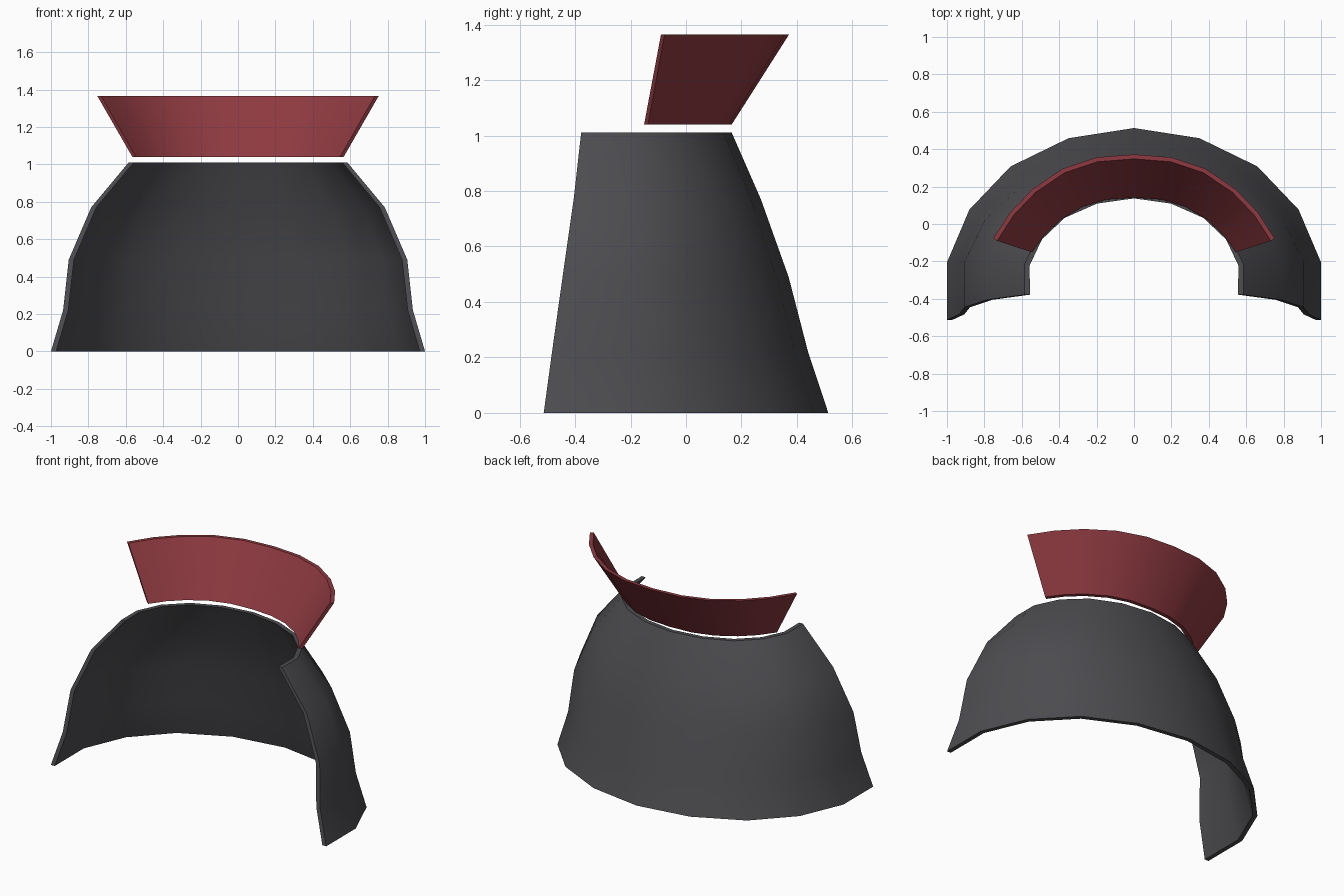
import bpy, bmesh
from mathutils import Vector

if "Cube" in bpy.data.objects:
    bpy.data.objects.remove(bpy.data.objects["Cube"])


def material(name, rgb):
    m = bpy.data.materials.new(name)
    m.diffuse_color = (*rgb, 1)
    m.use_nodes = True
    m.node_tree.nodes["Principled BSDF"].inputs["Base Color"].default_value = m.diffuse_color
    return m


def mirrored(half):
    """Half arc from the back centre to the front end -> full arc, left to right."""
    return [(-x, t) for x, t in half[:0:-1]] + list(half)


def ring(half, width, back, front, z):
    """Scale an arc: x by half width, t from back (0) to front (1)."""
    return [Vector((x * width, back + (front - back) * t, z)) for x, t in mirrored(half)]


def inset(points, d):
    """Offset an arc horizontally toward its inside."""
    out = []
    for i, p in enumerate(points):
        a = points[max(i - 1, 0)]
        b = points[min(i + 1, len(points) - 1)]
        t = (b - a).normalized()
        out.append(p + Vector((t.y, -t.x, 0)) * d)
    return out


def shell(name, half, levels, thickness, mat):
    """Thick open shell lofted through arcs listed from bottom to top."""
    bm = bmesh.new()
    outer_pts = [ring(half, *lv) for lv in levels]
    outer = [[bm.verts.new(p) for p in r] for r in outer_pts]
    inner = [[bm.verts.new(p) for p in inset(r, thickness)] for r in outer_pts]
    rows, cols = len(levels), len(outer[0])
    for j in range(rows - 1):
        for i in range(cols - 1):
            for g in (outer, inner):
                bm.faces.new((g[j][i], g[j][i + 1], g[j + 1][i + 1], g[j + 1][i]))
        # front edges
        for i in (0, cols - 1):
            bm.faces.new((outer[j][i], outer[j + 1][i], inner[j + 1][i], inner[j][i]))
    # bottom and top rims
    for j in (0, rows - 1):
        for i in range(cols - 1):
            bm.faces.new((outer[j][i], outer[j][i + 1], inner[j][i + 1], inner[j][i]))
    bmesh.ops.recalc_face_normals(bm, faces=bm.faces)
    me = bpy.data.meshes.new(name)
    bm.to_mesh(me)
    bm.free()
    me.materials.append(mat)
    ob = bpy.data.objects.new(name, me)
    bpy.context.collection.objects.link(ob)
    bpy.ops.object.select_all(action='DESELECT')
    ob.select_set(True)
    bpy.context.view_layer.objects.active = ob
    bpy.ops.object.shade_smooth_by_angle(angle=0.6)
    return ob


charcoal = material("charcoal_cloth", (0.075, 0.075, 0.083))
red = material("dark_red_cloth", (0.27, 0.042, 0.052))

# Cape: half width, back y, front y, height
cape_arc = [(0, 0), (0.35, 0.053), (0.66, 0.2), (0.88, 0.425), (1, 0.7), (1, 1)]
cape_levels = [
    (1.0, 0.513, -0.513, 0.0),
    (0.935, 0.44, -0.483, 0.22),
    (0.905, 0.37, -0.445, 0.49),
    (0.785, 0.27, -0.405, 0.77),
    (0.585, 0.165, -0.378, 1.01),
]
shell("cape", cape_arc, cape_levels, 0.028, charcoal)

# Flared stand-up collar
collar_arc = [(0, 0), (0.267, 0.035), (0.507, 0.17), (0.72, 0.41), (0.88, 0.69), (1, 1)]
collar_levels = [
    (0.565, 0.165, -0.137, 1.04),
    (0.752, 0.372, -0.077, 1.365),
]
shell("collar", collar_arc, collar_levels, 0.024, red)
